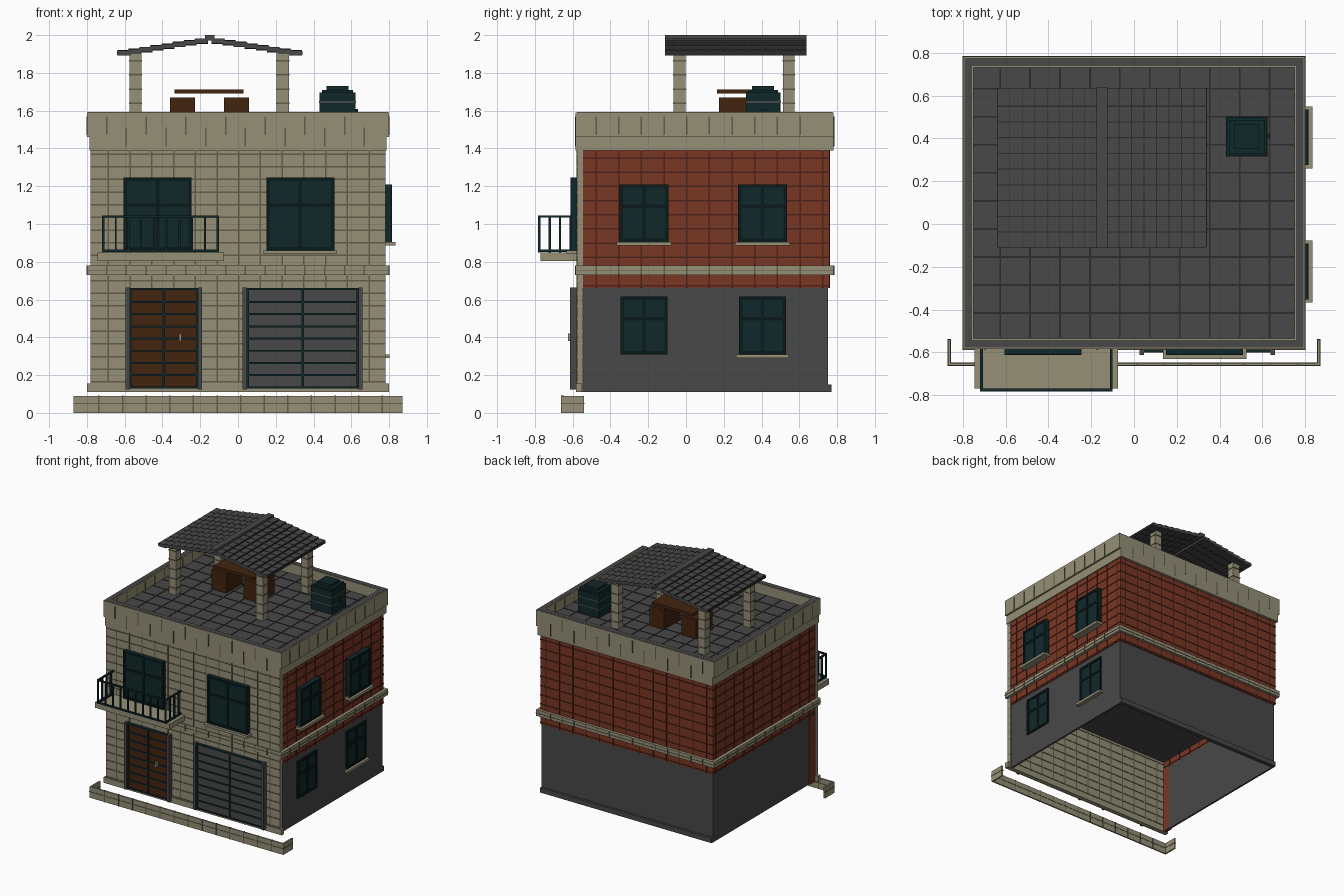
import bpy
import bmesh
from mathutils import Matrix

if "Cube" in bpy.data.objects:
    bpy.data.objects.remove(bpy.data.objects["Cube"])


def material(name, hex_code):
    rgb = [int(hex_code[i:i + 2], 16) / 255 for i in (0, 2, 4)]
    colour = [c / 12.92 if c < .04 else ((c + .055) / 1.055) ** 2.4 for c in rgb] + [1]
    mat = bpy.data.materials.new(name)
    mat.use_nodes = True
    mat.diffuse_color = colour
    mat.node_tree.nodes["Principled BSDF"].inputs["Base Color"].default_value = colour
    return mat


stone = material("stone", "969077")
stone_joint = material("stone joint", "625c49")
brick = material("brick", "7a3724")
brick_joint = material("brick joint", "4c2118")
slate = material("slate", "484849")
slate_joint = material("slate joint", "2c2c2d")
wood = material("wood", "42240f")
teal = material("teal", "10282a")
dark_teal = material("dark teal", "0a191b")


def part(name, mat, boxes):
    """One object made of boxes given as (x0, x1, y0, y1, z0, z1)."""
    bm = bmesh.new()
    for x0, x1, y0, y1, z0, z1 in boxes:
        centre = Matrix.Translation(((x0 + x1) / 2, (y0 + y1) / 2, (z0 + z1) / 2))
        size = Matrix.Diagonal((abs(x1 - x0), abs(y1 - y0), abs(z1 - z0), 1))
        bmesh.ops.create_cube(bm, size=1, matrix=centre @ size)
    mesh = bpy.data.meshes.new(name)
    bm.to_mesh(mesh)
    bm.free()
    mesh.materials.append(mat)
    obj = bpy.data.objects.new(name, mesh)
    bpy.context.collection.objects.link(obj)
    return obj


def steps(start, stop, step):
    return [start + i * step for i in range(int((stop - start) / step + .001) + 1)]


def ring(x, y0, y1, z0, z1, t, front=True):
    """Boxes for walls around a rectangle, the front one optional."""
    boxes = [(-x, -x + t, y0, y1, z0, z1), (x - t, x, y0, y1, z0, z1),
             (-x, x, y1 - t, y1, z0, z1)]
    return boxes + [(-x, x, y0, y0 + t, z0, z1)] * front


def front_box(u0, u1, d0, d1, z0, z1):
    return (u0, u1, -d0, -d1, z0, z1)


def side_box(u0, u1, d0, d1, z0, z1):
    return (d0, d1, u0, u1, z0, z1)


def window(name, place, u, half, wall, depth, z0, z1, sill=True):
    """Glazed panel with a frame, cross bars and a stone sill."""
    out, bar = wall + depth, .009
    part(name + "_glass", teal, [place(u - half, u + half, wall - .01, out - .006, z0, z1)])
    bars = [place(u + s - bar, u + s + bar, wall, out, z0, z1) for s in (bar - half, 0, half - bar)]
    bars += [place(u - half, u + half, wall, out, z - bar, z + bar)
             for z in (z0 + bar, z0 + (z1 - z0) * .62, z1 - bar)]
    part(name + "_frame", dark_teal, bars)
    if sill:
        part(name + "_sill", stone,
             [place(u - half - .015, u + half + .015, wall - .01, out + .02, z0 - .02, z0)])


W = .008   # joint width
E = .003   # joint relief

# Front stone wall with plinth
part("front_wall", stone, [(-.78, .78, -.577, -.545, .11, 1.45), (-.8, .8, -.582, -.55, .11, .155)])
part("front_wall_joints", stone_joint,
     [(-.78, .78, -.577 - E, -.545 + E, z, z + W) for z in steps(.16, 1.38, .067)] +
     [(x, x + W, -.577 - E, -.545 + E, .16, 1.39) for x in steps(-.69, .75, .115)])

# Plaster ground storey, left open below
part("ground_walls", slate, ring(.77, -.545, .752, .11, .66, .015, False)
     + [(-.77, .77, .752, .77, .11, .15)])
part("left_brick_pier", brick, [(-.778, -.752, -.545, -.48, .11, .66)])
part("ceiling_slab", slate, [(-.76, .76, -.55, .75, .72, .735)])

# Brick upper storey on the sides and back
part("brick_walls", brick, ring(.775, -.545, .76, .66, 1.4, .02, False))
joints = []
for z in steps(.67, 1.37, .075):
    joints += ring(.775 + E, -.545, .76 + E, z, z + W, .02 + 2 * E, False)
for s in (-1, 1):
    joints += [(s * (.755 - E), s * (.775 + E), y, y + W, .66, 1.39) for y in steps(-.48, .74, .12)]
joints += [(x, x + W, .74 - E, .76 + E, .66, 1.39) for x in steps(-.72, .74, .12)]
part("brick_joints", brick_joint, joints)

# Storey band and parapet
part("storey_band", stone, ring(.8, -.585, .782, .73, .78, .05))
part("parapet", stone, ring(.785, -.585, .782, 1.39, 1.46, .035) + ring(.8, -.585, .782, 1.46, 1.59, .05))
part("parapet_cap", slate, ring(.793, -.578, .775, 1.585, 1.592, .036))
joints = ring(.8 + E, -.585 - E, .782 + E, .752, .755, .04)
for i, x in enumerate(steps(-.7, .75, .105)):
    low = 1.41 if i % 2 else 1.47
    for y, t in ((-.585, -E), (.782, E)):
        joints += [(x, x + W, y - t, y + t, low, low + .1), (x, x + W, y - t, y + t, .73, .78)]
for i, y in enumerate(steps(-.48, .7, .12)):
    for s in (-1, 1):
        joints += [(s * .79, s * (.8 + E), y, y + W, z0, z1) for z0, z1 in ((1.47, 1.57), (.73, .78))]
        joints.append((s * .76, s * (.75 - E), y, y + W, 1.51, 1.58))
part("band_joints", stone_joint, joints)

# Tiled roof terrace
part("terrace", slate, [(-.77, .77, -.56, .76, 1.49, 1.51)])
part("terrace_joints", slate_joint,
     [(x, x + W, -.53, .73, 1.5, 1.51 + E) for x in steps(-.63, .7, .14)] +
     [(-.75, .75, y, y + W, 1.5, 1.51 + E) for y in steps(-.42, .7, .131)])

# Entrance door and garage door
rows = steps(.2, .6, .0645)
for name, mat, x0, x1 in (("entrance", wood, -.595, -.19), ("garage", slate, .025, .66)):
    part(name + "_door", mat, [(x0 + .015, x1 - .015, -.592, -.57, .13, .655)])
    part(name + "_posts", slate, [(x, x + .022, -.613, -.57, .125, .665) for x in (x0, x1 - .022)])
    mid = (x0 + x1) / 2
    part(name + "_rails", teal,
         [(x0 + .02, x1 - .02, -.6, -.575, z - .005, z + .005) for z in rows + [.135, .655]] +
         [(x - .006, x + .006, -.6, -.575, .13, .66) for x in (x0 + .026, mid, x1 - .026)])
part("door_handle", stone, [(-.312, -.3, -.625, -.59, .38, .42)])

# Windows
window("balcony_window", front_box, -.425, .18, .577, .035, .86, 1.245, False)
window("front_window", front_box, .33, .18, .577, .035, .86, 1.245)
for name, y in (("near", -.222), ("far", .405)):
    window(name + "_upper_window", side_box, y, .13, .775, .04, .905, 1.21)
    window(name + "_lower_window", side_box, y, .125, .77, .012, .31, .615, name == "far")

# Balcony slab and railing
part("balcony_slab", stone, [(-.745, -.075, -.77, -.575, .805, .85)])
rails = []
for z in (.852, 1.034):
    rails += [(-.72, -.1, -.783, -.77, z, z + .012)]
    rails += [(x, x + .013, -.783, -.58, z, z + .012) for x in (-.72, -.113)]
rails += [(x, x + .01, -.782, -.771, .85, 1.04) for x in steps(-.72, -.1, .0675)]
rails += [(x, x + .012, y, y + .012, .85, 1.04) for x in (-.72, -.112) for y in steps(-.783, -.6, .055)]
part("balcony_railing", teal, rails)

# Terrace pavilion: posts, stepped gable tiles and ridge
corners = [(x, y) for x in (-.575, .205) for y in (-.065, .513)]
part("pavilion_posts", stone, [(x, x + .065, y, y + .062, 1.5, 1.91) for x, y in corners])
part("post_joints", stone_joint, [(x - E, x + .065 + E, y - E, y + .062 + E, z, z + W)
                                  for x, y in corners for z in steps(1.56, 1.87, .075)])
tiles, joints = [], []
for s in (-1, 1):
    for i in range(8):
        a, b = -.15 + s * (.01 + .0585 * i), -.15 + s * (.078 + .0585 * i)
        z = 1.958 - .009 * i
        tiles.append((a, b, -.11, .637, z - .002, z + .023))
        joints += [(a, b, y, y + .005, z - .004, z + .025) for y in steps(-.04, .6, .0735)]
        joints.append((b, b + s * .004, -.108, .635, z, z + .02))
part("pavilion_roof", slate, tiles)
part("roof_joints", slate_joint, joints)
part("roof_ridge", slate, [(-.175, -.125, -.112, .638, 1.972, 2)])

# Table and stools
part("table_top", wood, [(-.335, .03, .165, .395, 1.69, 1.712)])
part("stools", wood, [(x, x + .132, .175, .385, 1.51, 1.67) for x in (-.36, -.073)])

# Water tank
part("tank_body", teal, [(.432, .622, .317, .5, 1.51, 1.695), (.445, .61, .33, .487, 1.69, 1.71),
                         (.468, .585, .35, .465, 1.7, 1.73), (.62, .635, .4, .42, 1.58, 1.61)])
part("tank_bands", slate, [(.43, .624, .315, .502, z, z + .01) for z in (1.575, 1.64)])

# Thin kerb in front, turned back at both ends
part("kerb", stone, [(-.87, .87, -.661, -.649, 0, .09)]
     + [(s * .858, s * .87, -.661, -.54, 0, .09) for s in (-1, 1)])
part("kerb_joints", stone_joint, [(-.872, .872, -.663, -.647, .046, .052)]
     + [(s * .856, s * .872, -.66, -.538, .046, .052) for s in (-1, 1)]
     + [(x, x + W, -.663, -.647, 0, .092) for x in steps(-.74, .8, .125)])
